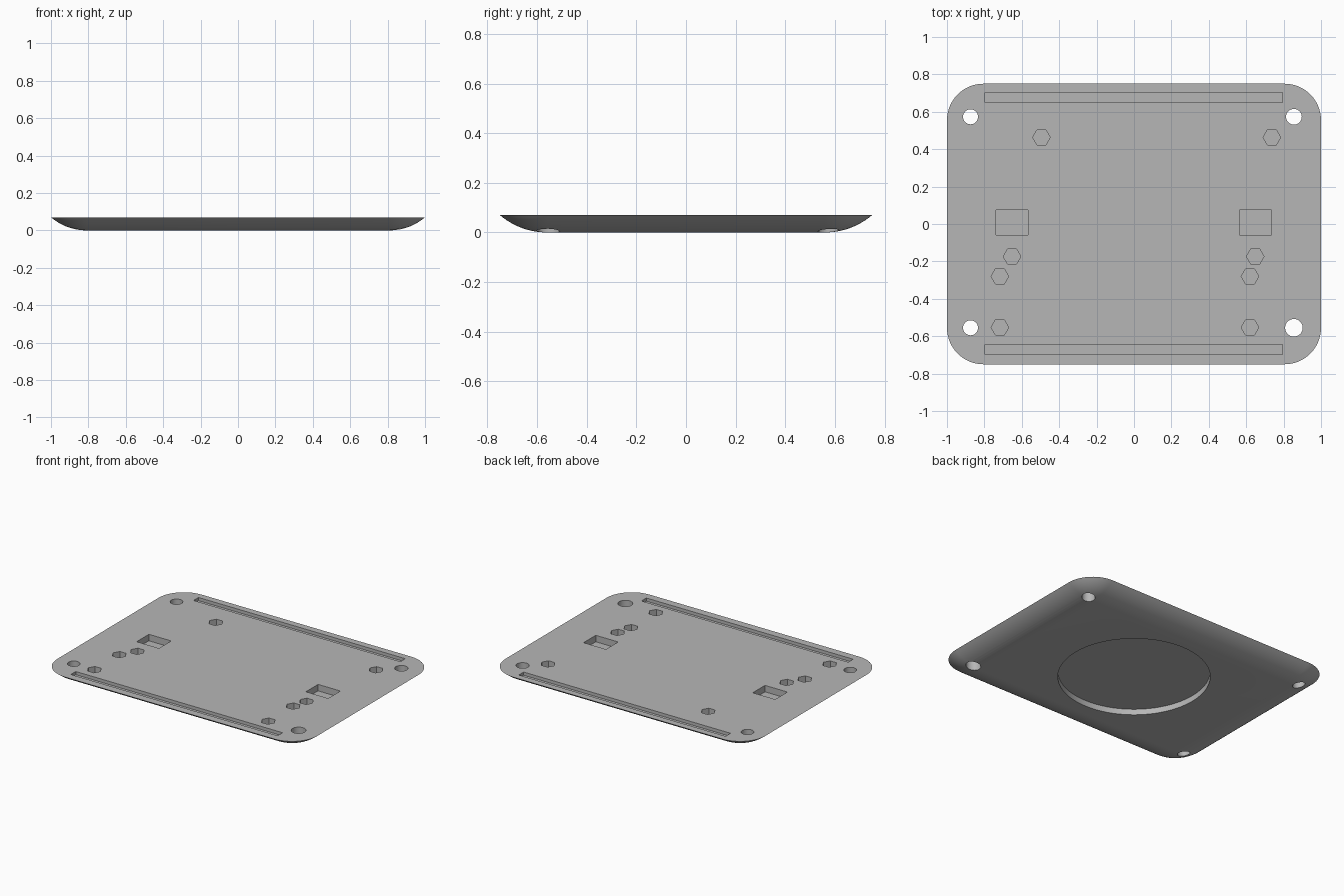
import bpy, bmesh
from math import sin, cos, pi, asin, radians
from mathutils import Matrix

if "Cube" in bpy.data.objects:
    bpy.data.objects.remove(bpy.data.objects["Cube"])

HALF_X, HALF_Y, HEIGHT = 1.0, 0.75, 0.07
CORNER, EDGE = 0.195, 0.19          # plan corner radius, width of curved underside
ARC = (EDGE ** 2 + HEIGHT ** 2) / (2 * HEIGHT)

grey = bpy.data.materials.new("plain_grey")
grey.use_nodes = True
colour = (0.47, 0.47, 0.47, 1)
grey.diffuse_color = colour
grey.node_tree.nodes["Principled BSDF"].inputs["Base Color"].default_value = colour


def make_object(name, bm):
    bmesh.ops.recalc_face_normals(bm, faces=bm.faces)
    mesh = bpy.data.meshes.new(name)
    bm.to_mesh(mesh)
    bm.free()
    mesh.materials.append(grey)
    obj = bpy.data.objects.new(name, mesh)
    bpy.context.collection.objects.link(obj)
    return obj


def rounded_ring(bm, inset, z, steps=14):
    """Rounded rectangle loop, inset from the plate outline."""
    r = CORNER - inset
    ring = []
    for q, (sx, sy) in enumerate([(1, 1), (-1, 1), (-1, -1), (1, -1)]):
        for i in range(steps + 1):
            a = (q + i / steps) * pi / 2
            ring.append(bm.verts.new((sx * (HALF_X - CORNER) + r * cos(a),
                                      sy * (HALF_Y - CORNER) + r * sin(a), z)))
    return ring


# Plate body: flat top, underside rising in an arc to a thin rim
bm = bmesh.new()
rings = []
ARC_STEPS = 12
for k in range(ARC_STEPS + 1):
    a = asin(EDGE / ARC) * k / ARC_STEPS
    rings.append(rounded_ring(bm, EDGE - ARC * sin(a), ARC * (1 - cos(a))))
for low, high in zip(rings, rings[1:]):
    for i in range(len(low)):
        j = (i + 1) % len(low)
        bm.faces.new((low[i], low[j], high[j], high[i]))
bm.faces.new(rings[0])
bm.faces.new(rings[-1])
plate = make_object("base_plate", bm)

# Cutters
cut = bmesh.new()


def cut_prism(x, y, radius, z0, z1, sides):
    bmesh.ops.create_cone(cut, cap_ends=True, segments=sides, radius1=radius,
                          radius2=radius, depth=z1 - z0,
                          matrix=Matrix.Translation((x, y, (z0 + z1) / 2))
                          @ Matrix.Rotation(pi / 2, 4, 'Z'))


def cut_box(x, y, width, length, z0, z1):
    bmesh.ops.create_cube(cut, size=1,
                          matrix=Matrix.Translation((x, y, (z0 + z1) / 2))
                          @ Matrix.Diagonal((width, length, z1 - z0, 1)))


TOP = HEIGHT + 0.05

# Corner screw holes, right through
for x, y, r in [(-0.874, 0.573, 0.04), (0.855, 0.573, 0.042),
                (-0.874, -0.555, 0.04), (0.855, -0.555, 0.047)]:
    cut_prism(x, y, r, -0.05, TOP, 32)

# Hexagonal nut pockets
for x, y in [(-0.495, 0.463), (0.737, 0.463), (-0.652, -0.174), (0.648, -0.174),
             (-0.717, -0.28), (0.62, -0.28), (-0.717, -0.553), (0.62, -0.553)]:
    cut_prism(x, y, 0.047, 0.02, TOP, 6)

# Long slots and rectangular pockets
for y in (0.677, -0.67):
    cut_box(-0.002, y, 1.59, 0.054, HEIGHT - 0.022, TOP)
for x in (-0.652, 0.649):
    cut_box(x, 0.008, 0.172, 0.134, 0.025, TOP)

# Round recess underneath
cut_prism(0, 0, 0.48, -0.05, 0.04, 96)

cutter = make_object("pocket_cutter", cut)
cutter.hide_render = True

mod = plate.modifiers.new("pockets", 'BOOLEAN')
mod.operation = 'DIFFERENCE'
mod.solver = 'EXACT'
mod.object = cutter
bpy.ops.object.select_all(action='DESELECT')
plate.select_set(True)
bpy.context.view_layer.objects.active = plate
bpy.ops.object.modifier_apply(modifier=mod.name)
bpy.data.objects.remove(cutter)

bpy.ops.object.shade_smooth_by_angle(angle=radians(30))
